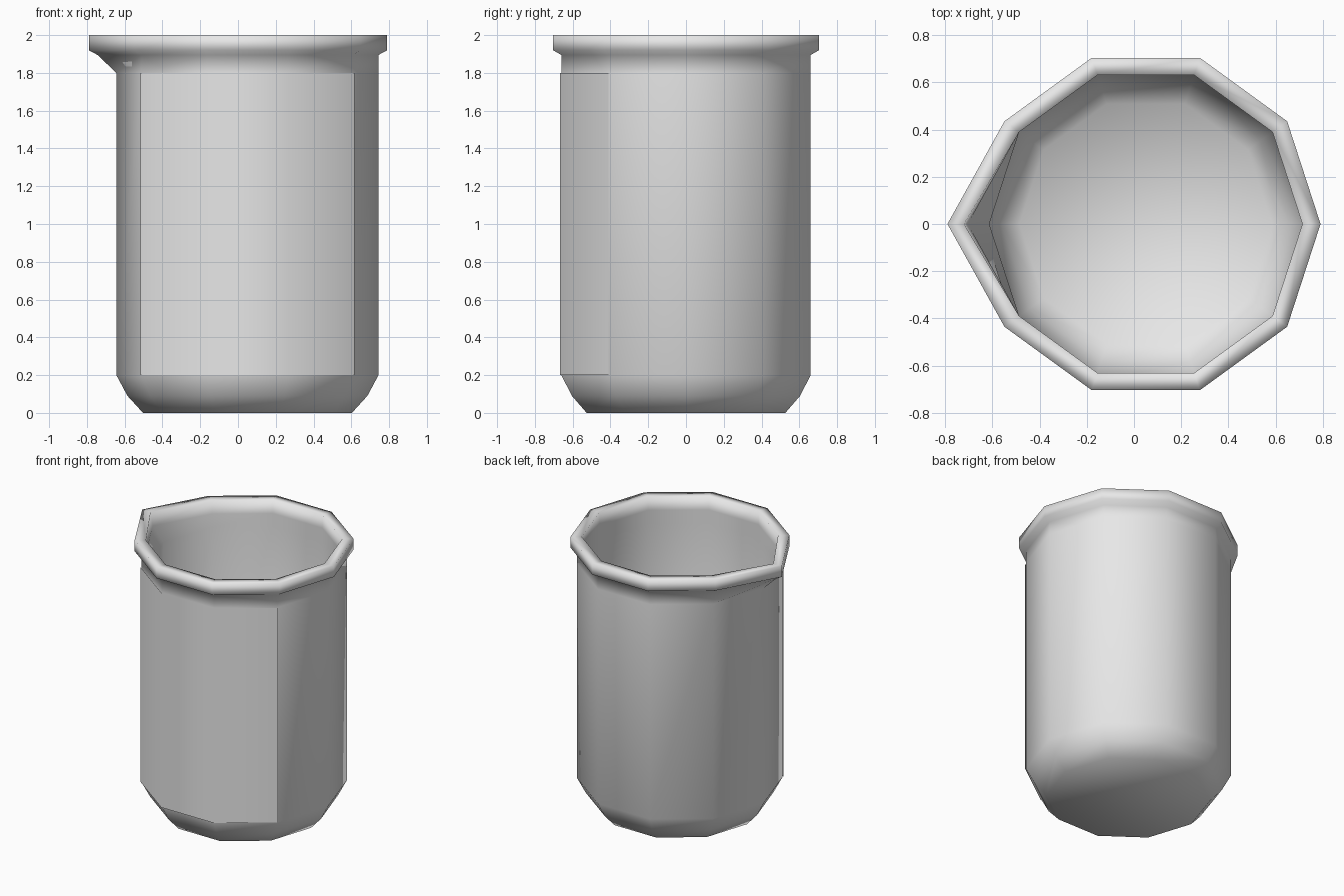
import bpy
import bmesh
from math import cos, sin, pi

SIDES = 10
CENTRE_X = 0.05

cube = bpy.data.objects.get("Cube")
if cube:
    bpy.data.objects.remove(cube, do_unlink=True)

grey = bpy.data.materials.new("light grey")
grey.use_nodes = True
grey.diffuse_color = (0.8, 0.8, 0.8, 1)
grey.node_tree.nodes["Principled BSDF"].inputs["Base Color"].default_value = (0.8, 0.8, 0.8, 1)


def corner(i, radius, z, spout=0.0):
    """Point on a ten-sided ring; the corner facing -x is pulled out by spout."""
    a = 2 * pi * i / SIDES
    pull = spout if i == SIDES // 2 else 0.0
    return (CENTRE_X + radius * cos(a) - pull, radius * sin(a), z)


def finish(bm, name):
    bmesh.ops.recalc_face_normals(bm, faces=bm.faces)
    mesh = bpy.data.meshes.new(name)
    bm.to_mesh(mesh)
    bm.free()
    mesh.materials.append(grey)
    mesh.shade_smooth()
    obj = bpy.data.objects.new(name, mesh)
    bpy.context.collection.objects.link(obj)
    return obj


# Beaker: outer wall, lipped rim, then inner wall (radius, height, spout pull)
profile = [
    (0.553, 0.0, 0), (0.635, 0.09, 0), (0.694, 0.2, 0), (0.694, 1.8, 0),
    (0.694, 1.895, 0.1), (0.74, 1.92, 0.1), (0.74, 2.0, 0.1),
    (0.663, 2.0, 0.107), (0.663, 1.9, 0.09), (0.663, 1.8, 0),
    (0.663, 0.21, 0), (0.61, 0.11, 0), (0.535, 0.03, 0),
]
bm = bmesh.new()
rings = [[bm.verts.new(corner(i, *p)) for i in range(SIDES)] for p in profile]
for low, high in zip(rings, rings[1:]):
    for i in range(SIDES):
        j = (i + 1) % SIDES
        bm.faces.new((low[i], low[j], high[j], high[i]))
bm.faces.new(rings[0])
bm.faces.new(rings[-1])
finish(bm, "beaker")

# Thin panel wrapped over the three front faces
bm = bmesh.new()
columns = [[bm.verts.new(corner(i, 0.70, z)) for z in (0.2, 1.8)] for i in range(6, 10)]
for a, b in zip(columns, columns[1:]):
    bm.faces.new((a[0], b[0], b[1], a[1]))
finish(bm, "front_panel")
